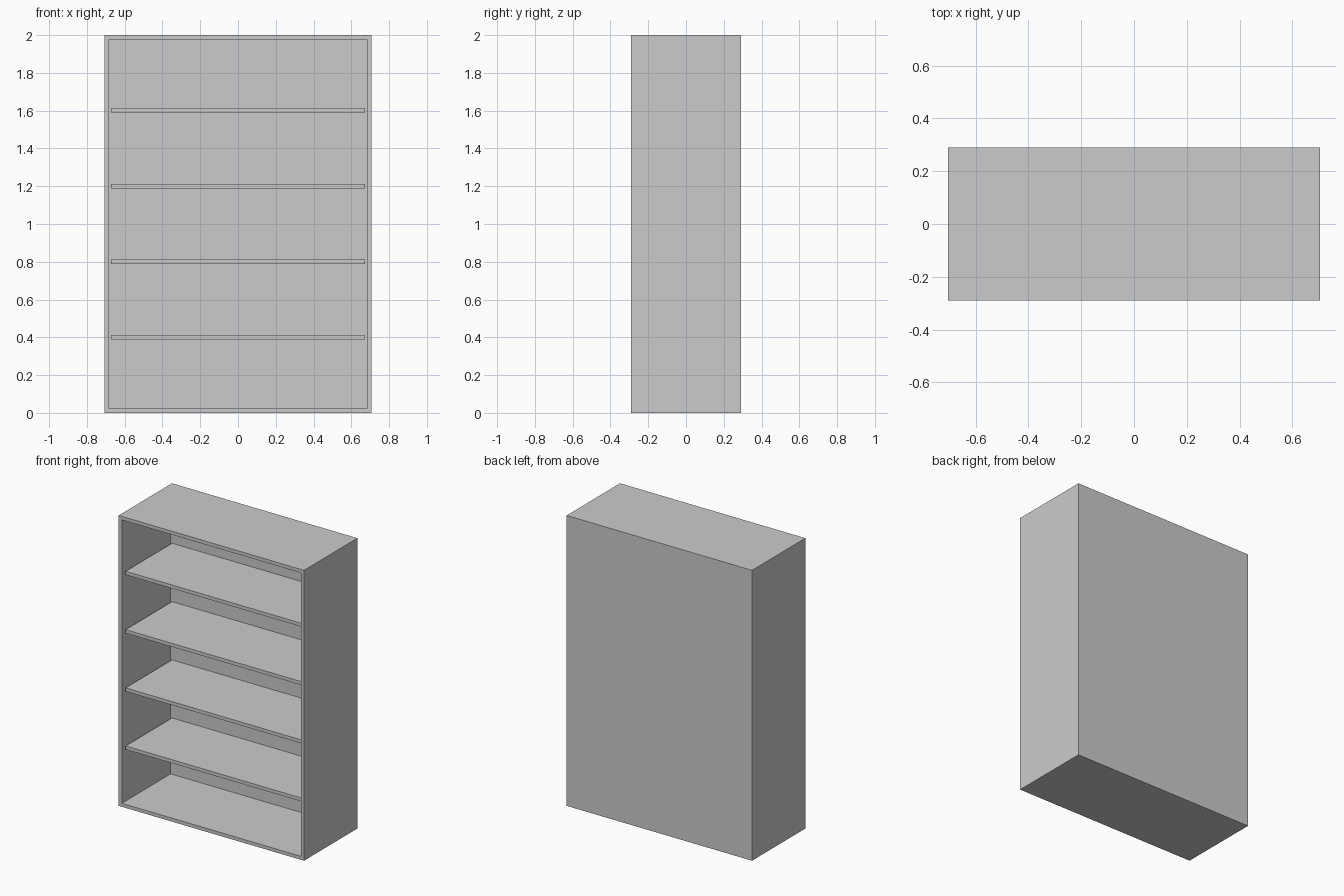
import bpy, bmesh
from mathutils import Matrix, Vector

if "Cube" in bpy.data.objects:
    bpy.data.objects.remove(bpy.data.objects["Cube"])

W, D, H = 1.412, 0.58, 2.0      # outer size
T = 0.034                       # frame thickness
BACK = 0.241                    # inner face of the back
SHELF_FRONT = -0.264            # shelves sit slightly behind the frame
SHELF_T = 0.024


def add_box(name, lo, hi, edit=None):
    lo, hi = Vector(lo), Vector(hi)
    bm = bmesh.new()
    bmesh.ops.create_cube(bm, size=1, matrix=Matrix.Translation((lo + hi) / 2)
                          @ Matrix.Diagonal((*(hi - lo), 1)))
    if edit:
        edit(bm)
    mesh = bpy.data.meshes.new(name)
    bm.to_mesh(mesh)
    bm.free()
    obj = bpy.data.objects.new(name, mesh)
    bpy.context.collection.objects.link(obj)
    return obj


# Hollow the front: inset the front face and push it in to the back panel
def hollow(bm):
    bm.normal_update()
    front = min(bm.faces, key=lambda f: f.calc_center_median().y)
    bmesh.ops.inset_region(bm, faces=[front], thickness=T)
    new = bmesh.ops.extrude_discrete_faces(bm, faces=[front])["faces"]
    for v in new[0].verts:
        v.co.y = BACK
    bmesh.ops.recalc_face_normals(bm, faces=bm.faces)


# Cabinet body
add_box("bookcase_frame", (-W / 2, -D / 2, 0), (W / 2, D / 2, H), hollow)

# Shelves
for i, z in enumerate((0.4, 0.8, 1.201, 1.603)):
    add_box(f"shelf_{i + 1}",
            (-W / 2 + T, SHELF_FRONT, z - SHELF_T / 2),
            (W / 2 - T, BACK, z + SHELF_T / 2))
